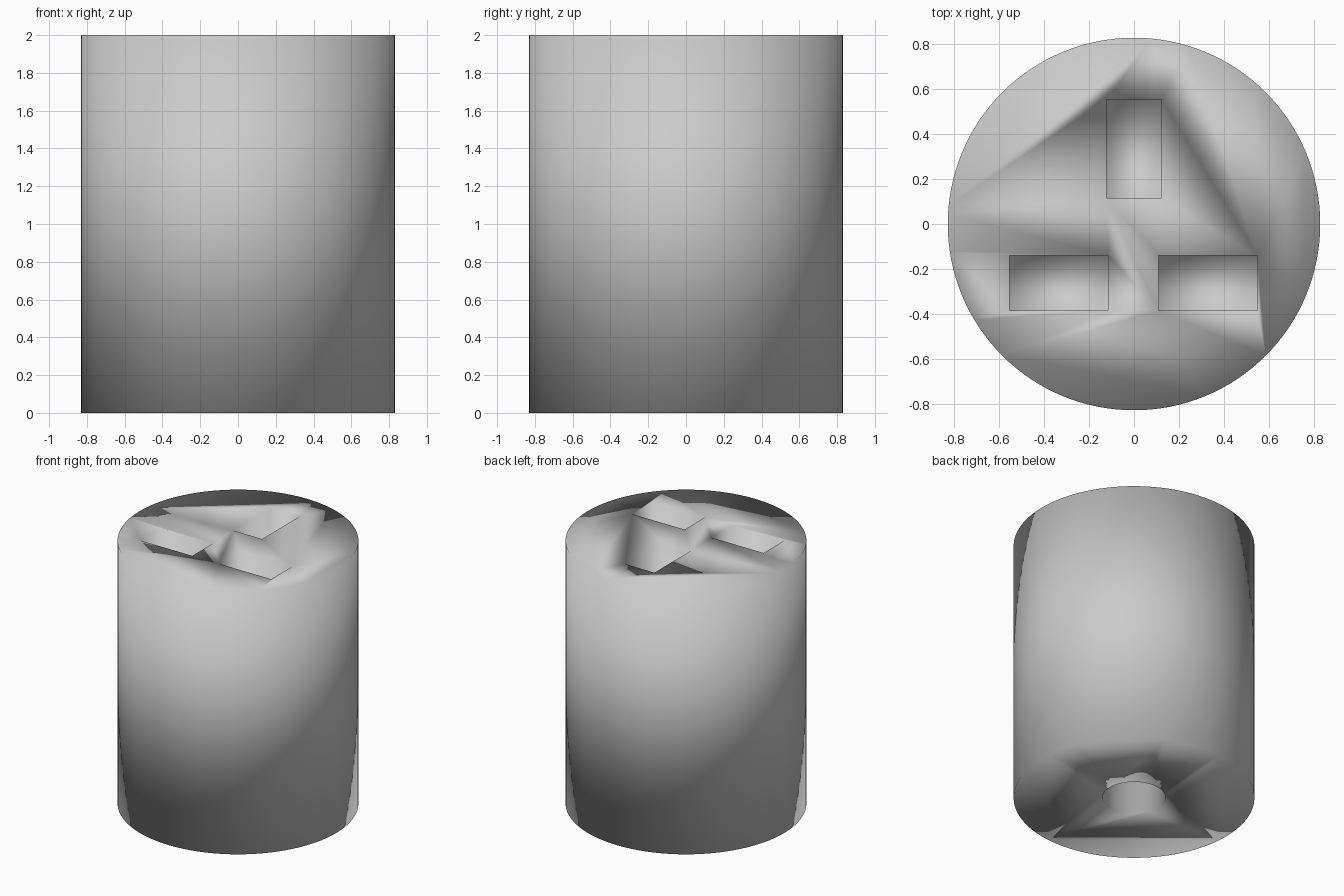
import bpy

if "Cube" in bpy.data.objects:
    bpy.data.objects.remove(bpy.data.objects["Cube"])

R, H = 0.83, 2.0


def cut(target, cutter, name):
    """Subtract a helper solid from the target and discard it."""
    cutter.name = name
    cutter.hide_render = True
    mod = target.modifiers.new(name, 'BOOLEAN')
    mod.operation = 'DIFFERENCE'
    mod.solver = 'EXACT'
    mod.object = cutter
    bpy.context.view_layer.objects.active = target
    bpy.ops.object.modifier_apply(modifier=mod.name)
    bpy.data.objects.remove(cutter, do_unlink=True)


# Cylindrical body
bpy.ops.mesh.primitive_cylinder_add(vertices=128, radius=R, depth=H, location=(0, 0, H / 2))
body = bpy.context.object
body.name = "socket_body"

# Three blade slots in the top: centre x, centre y, width, length
SLOT_DEPTH = 1.0
for x, y, w, d in ((0, 0.335, 0.245, 0.44),
                   (-0.335, -0.263, 0.44, 0.245),
                   (0.33, -0.263, 0.44, 0.245)):
    bpy.ops.mesh.primitive_cube_add(size=1, location=(x, y, H))
    slot = bpy.context.object
    slot.scale = (w, d, 2 * SLOT_DEPTH)
    bpy.context.view_layer.update()
    cut(body, slot, "slot_cutter")

# Round cable hole in the underside
HOLE_DEPTH = 0.6
bpy.ops.mesh.primitive_cylinder_add(vertices=64, radius=0.217, depth=2 * HOLE_DEPTH, location=(0, 0, 0))
cut(body, bpy.context.object, "cable_hole_cutter")

# The whole part is shaded smooth, without split edges
body.data.shade_smooth()
